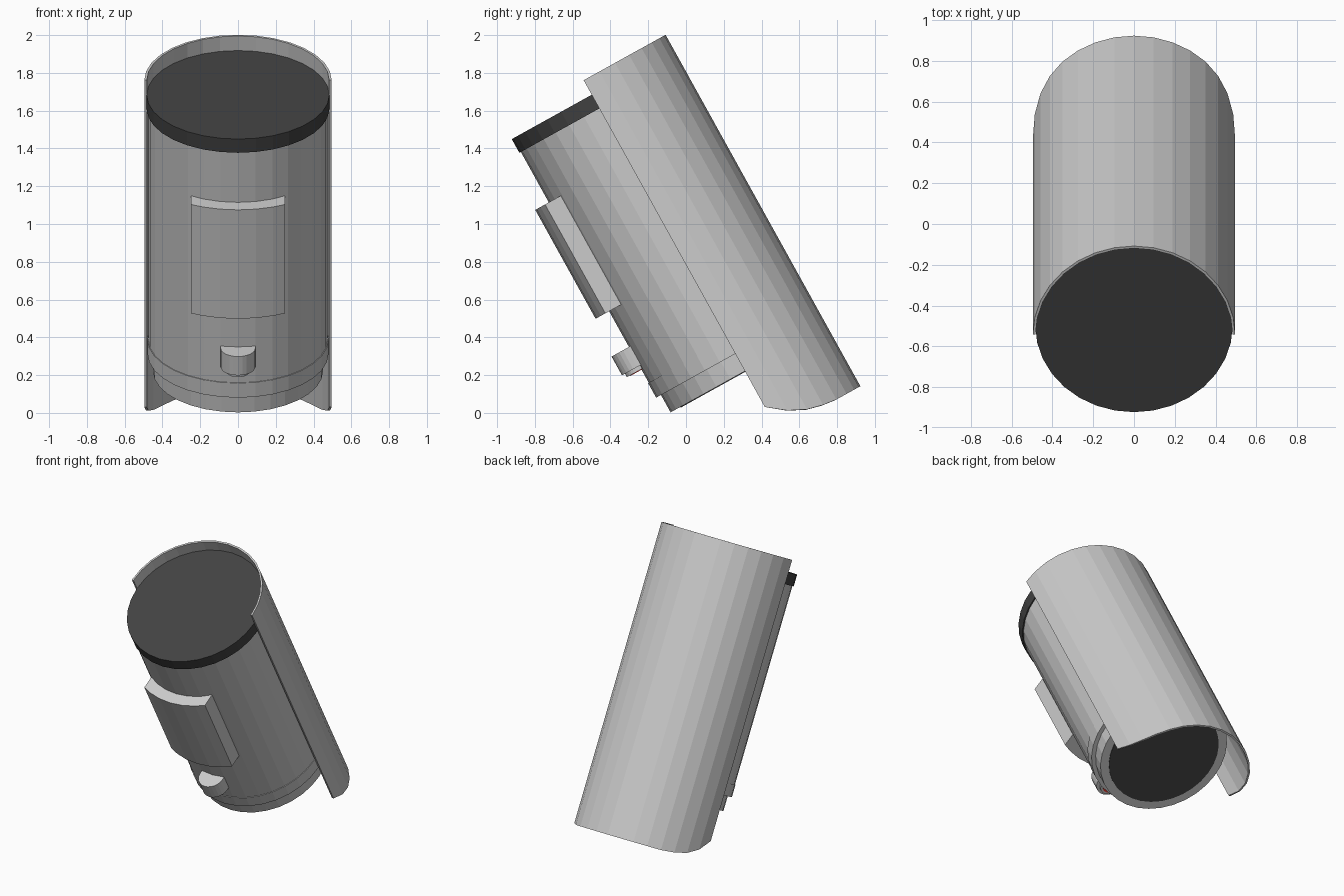
import bpy, bmesh
from math import sin, cos, pi, radians, sqrt
from mathutils import Matrix

if "Cube" in bpy.data.objects:
    bpy.data.objects.remove(bpy.data.objects["Cube"])

# Everything is modelled upright around the tube axis, then tilted toward the front
TILT = radians(29)
AXIS = 0.38
PLACE = Matrix.Translation((0, AXIS * cos(TILT), AXIS * sin(TILT))) @ Matrix.Rotation(TILT, 4, 'X')


def material(name, color):
    m = bpy.data.materials.new(name)
    m.diffuse_color = color
    m.use_nodes = True
    m.node_tree.nodes["Principled BSDF"].inputs["Base Color"].default_value = m.diffuse_color
    return m


DARK = material("dark_grey", (0.055, 0.055, 0.055, 1))
RED = material("red", (0.8, 0.03, 0.02, 1))


def finish(name, bm, mat=None):
    bmesh.ops.recalc_face_normals(bm, faces=bm.faces)
    me = bpy.data.meshes.new(name)
    bm.to_mesh(me)
    bm.free()
    ob = bpy.data.objects.new(name, me)
    bpy.context.collection.objects.link(ob)
    ob.matrix_world = PLACE
    if mat:
        me.materials.append(mat)
    return ob


def cylinder(name, r, z0, z1, y=0, sides=32, mat=None):
    bm = bmesh.new()
    bmesh.ops.create_cone(bm, cap_ends=True, segments=sides, radius1=r, radius2=r,
                          depth=z1 - z0, matrix=Matrix.Translation((0, y, (z0 + z1) / 2)))
    return finish(name, bm, mat)


def prism(name, outline, z0, z1, mat=None):
    bm = bmesh.new()
    face = bm.faces.new([bm.verts.new((x, y, z0)) for x, y in outline])
    ext = bmesh.ops.extrude_face_region(bm, geom=[face])
    for v in ext["geom"]:
        if isinstance(v, bmesh.types.BMVert):
            v.co.z = z1
    return finish(name, bm, mat)


# Main tube, its lower band, base ring and dark ends
cylinder("tube_body", 0.475, 0.235, 1.64)
cylinder("lower_band", 0.479, 0.147, 0.235)
cylinder("base_ring", 0.45, 0.042, 0.147)
cylinder("base_opening", 0.39, 0.038, 0.06, mat=DARK)
cylinder("top_cap", 0.484, 1.632, 1.715, mat=DARK)

# Half-round back shield whose lower corners are rounded upward
drop = [0, 0.5, 0.8, 0.94] + [1] * 5
drop += drop[-2::-1]
bm = bmesh.new()
rings = []
for i, d in enumerate(drop):
    a = pi * i / 16
    low = -0.175 - 0.149 * d
    rings.append([bm.verts.new((r * cos(a), r * sin(a), z))
                  for r, z in ((0.483, low), (0.496, low), (0.496, 1.803), (0.483, 1.803))])
for p, q in zip(rings, rings[1:]):
    for k in range(4):
        bm.faces.new((p[k], p[(k + 1) % 4], q[(k + 1) % 4], q[k]))
bm.faces.new(rings[0])
bm.faces.new(rings[-1])
finish("back_shield", bm)

# Curved front panel hugging the tube
xs = [-0.25, -0.185, -0.095, 0, 0.095, 0.185, 0.25]
outline = [(x, -sqrt(0.557 ** 2 - x * x)) for x in xs]
outline += [(x, -sqrt(0.46 ** 2 - x * x)) for x in reversed(xs)]
prism("front_panel", outline, 0.668, 1.327)

# Small rounded sensor housing with a nub and a red lens underneath
arc = [(0.092 * cos(pi * i / 12), -0.488 - 0.092 * sin(pi * i / 12)) for i in range(13)]
prism("sensor_housing", arc + [(-0.092, -0.44), (0.092, -0.44)], 0.338, 0.452)
cylinder("sensor_nub", 0.062, 0.317, 0.345, y=-0.5, sides=24)
cylinder("sensor_lens", 0.045, 0.314, 0.325, y=-0.5, sides=24, mat=RED)
